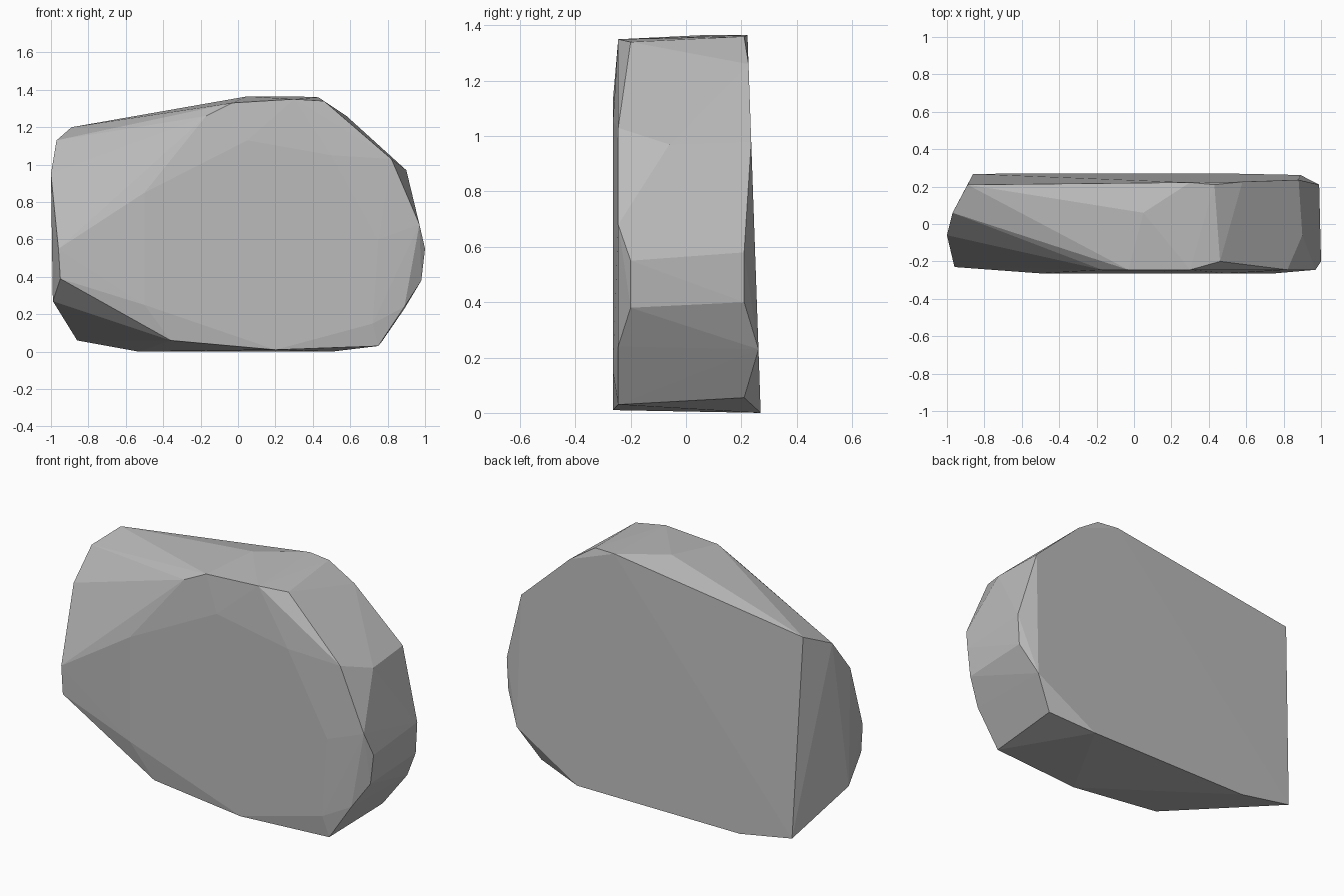
import bpy
import bmesh

default_cube = bpy.data.objects.get("Cube")
if default_cube:
    bpy.data.objects.remove(default_cube, do_unlink=True)


def flat_material(name, value):
    """Create a plain matte material of one grey value."""
    material = bpy.data.materials.new(name)
    material.use_nodes = True
    color = (value, value, value, 1)
    material.diffuse_color = color
    shader = material.node_tree.nodes["Principled BSDF"]
    shader.inputs["Base Color"].default_value = color
    shader.inputs["Roughness"].default_value = 1
    return material


def back_depth(x, z):
    """The back is one sheared plane leaning slightly forward with height."""
    return .27 - .035 * z


def outline(points, depth):
    """Place (x, z) outline points at a fixed or computed depth."""
    return [(x, depth(x, z) if callable(depth) else depth, z) for x, z in points]


def hull_object(name, points, material):
    """Wrap a cloud of points in a faceted convex stone."""
    mesh = bpy.data.meshes.new(name)
    bm = bmesh.new()
    for point in points:
        bm.verts.new(point)
    bmesh.ops.convex_hull(bm, input=bm.verts[:])
    loose = [vert for vert in bm.verts if not vert.link_faces]
    bmesh.ops.delete(bm, geom=loose, context='VERTS')
    bmesh.ops.recalc_face_normals(bm, faces=bm.faces[:])
    for face in bm.faces:
        face.smooth = False
    bm.to_mesh(mesh)
    bm.free()
    mesh.materials.append(material)
    stone = bpy.data.objects.new(name, mesh)
    bpy.context.collection.objects.link(stone)
    return stone


# Broad front face, gently domed
front_face = outline([(-.5, .85), (-.5, .25), (.2, .01), (.72, .15),
                      (.75, .6), (.5, 1.05), (.05, 1.13)], -.264)

# Chipped edge around the front face
front_edge = outline([(-.36, .06), (.75, .03), (.89, .24), (.97, .68),
                      (.82, 1.03), (.3, 1.35), (-.03, 1.33),
                      (-.17, 1.26)], -.245)

# Inner bevel where the front rounds into the sides
front_bevel = outline([(-.96, .55), (-.95, .39)], -.23)
front_bevel += outline([(1, .55), (.98, .38), (.46, 1.34)], -.2)

# Bulging waist of the sides
waist = outline([(-1, .95), (-.99, .27), (.9, .97)], -.06)
waist += outline([(-.97, 1.13), (.05, 1.365)], .06)

# Flat split back
back_face = outline([(-.86, .06), (-.53, 0), (.5, 0), (.89, .23),
                     (.88, .98), (.58, 1.26), (.3, 1.365)], back_depth)

# Slightly recessed points on the back edge
back_edge = outline([(-.89, 1.2), (.43, 1.36), (.99, .58),
                     (.98, .4), (.77, .055)], .21)

grey_stone = flat_material("grey_stone", .5)
hull_object("stone_slab", front_face + front_edge + front_bevel
            + waist + back_face + back_edge, grey_stone)
